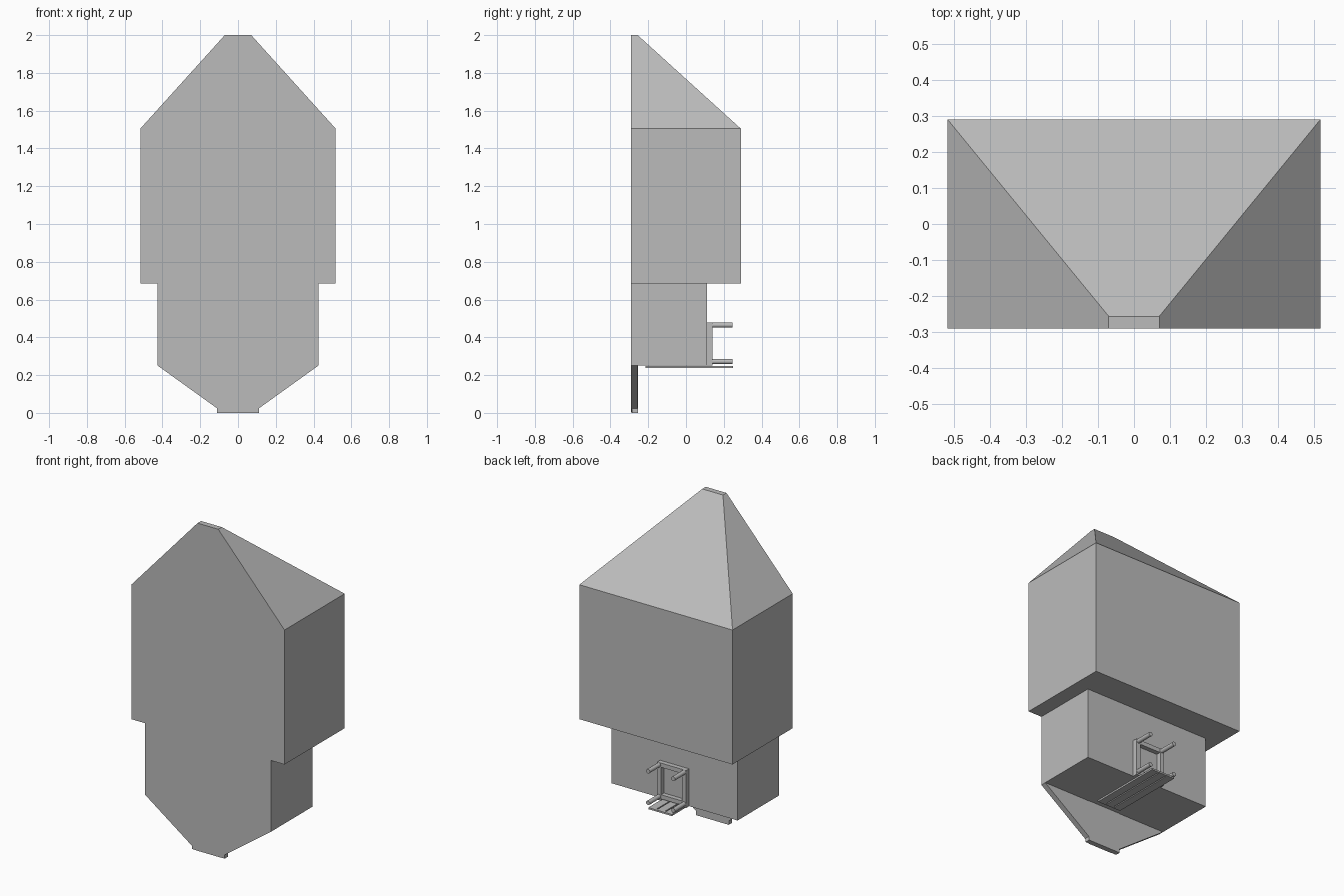
import bpy, bmesh
from mathutils import Vector

default = bpy.data.objects.get("Cube")
if default:
    bpy.data.objects.remove(default, do_unlink=True)

grey = bpy.data.materials.new("plain_grey")
grey.use_nodes = True
grey.diffuse_color = (0.5, 0.5, 0.5, 1)
grey.node_tree.nodes["Principled BSDF"].inputs["Base Color"].default_value = (0.5, 0.5, 0.5, 1)

FRONT, PANEL_BACK = -0.29, -0.257


def finish(name, bm):
    bmesh.ops.recalc_face_normals(bm, faces=bm.faces)
    mesh = bpy.data.meshes.new(name)
    bm.to_mesh(mesh)
    bm.free()
    mesh.materials.append(grey)
    obj = bpy.data.objects.new(name, mesh)
    bpy.context.collection.objects.link(obj)
    return obj


def loft(name, ring_a, ring_b):
    """Solid between two matching rings of points."""
    bm = bmesh.new()
    a = [bm.verts.new(p) for p in ring_a]
    b = [bm.verts.new(p) for p in ring_b]
    bm.faces.new(a)
    bm.faces.new(b)
    for i in range(len(a)):
        j = (i + 1) % len(a)
        bm.faces.new((a[i], a[j], b[j], b[i]))
    return finish(name, bm)


def rect(x, y0, y1, z, cx=0):
    return [(cx - x, y0, z), (cx + x, y0, z), (cx + x, y1, z), (cx - x, y1, z)]


def box(name, x, y0, y1, z0, z1, cx=0):
    return loft(name, rect(x, y0, y1, z0, cx), rect(x, y0, y1, z1, cx))


def rod(name, start, end, radius=0.013):
    a, b = Vector(start), Vector(end)
    bm = bmesh.new()
    bmesh.ops.create_cone(bm, cap_ends=True, segments=16, radius1=radius,
                          radius2=radius, depth=(b - a).length)
    turn = (b - a).to_track_quat('Z', 'Y').to_matrix().to_4x4()
    turn.translation = (a + b) / 2
    bm.transform(turn)
    obj = finish(name, bm)
    bpy.context.view_layer.objects.active = obj
    bpy.ops.object.select_all(action='DESELECT')
    obj.select_set(True)
    bpy.ops.object.shade_smooth_by_angle()


# Flat front panel: half outline mirrored, then given thickness
half = [(0.08, 0.002), (0.425, 0.25), (0.425, 0.685),
        (0.517, 0.685), (0.517, 1.505), (0.07, 2.0)]
outline = half + [(-x, z) for x, z in reversed(half)]
loft("front_panel", [(x, FRONT, z) for x, z in outline],
     [(x, PANEL_BACK, z) for x, z in outline])

# Main volumes behind the panel
box("upper_body", 0.517, PANEL_BACK, 0.29, 0.685, 1.505)
box("lower_body", 0.425, PANEL_BACK, 0.11, 0.25, 0.685)
loft("sloped_roof", rect(0.517, PANEL_BACK, 0.29, 1.505),
     rect(0.07, PANEL_BACK, PANEL_BACK + 0.001, 2.0))
box("bottom_tab", 0.11, -0.285, -0.255, 0, 0.25)

# Rear bracket: two posts, cross bars and four round pegs
LOW, HIGH, WIDE = 0.272, 0.465, 0.085
for side, x in (("left", WIDE), ("right", -WIDE)):
    box(side + "_post", 0.013, 0.11, 0.14, 0.25, 0.478, x)
    for level, z in (("lower", LOW), ("upper", HIGH)):
        rod(side + "_" + level + "_peg", (x, 0.12, z), (x, 0.245, z))
for level, z in (("lower", LOW), ("upper", HIGH)):
    box(level + "_cross_bar", WIDE, 0.11, 0.138, z - 0.013, z + 0.013)

# Slatted strip under the lower body
for i in (-1, 0, 1):
    box("under_slat", 0.024, -0.215, 0.25, 0.238, 0.248, i * 0.055)
for name, y in (("slat_front_end", -0.215), ("slat_rear_end", 0.235)):
    box(name, 0.079, y, y + 0.015, 0.2385, 0.2475)
